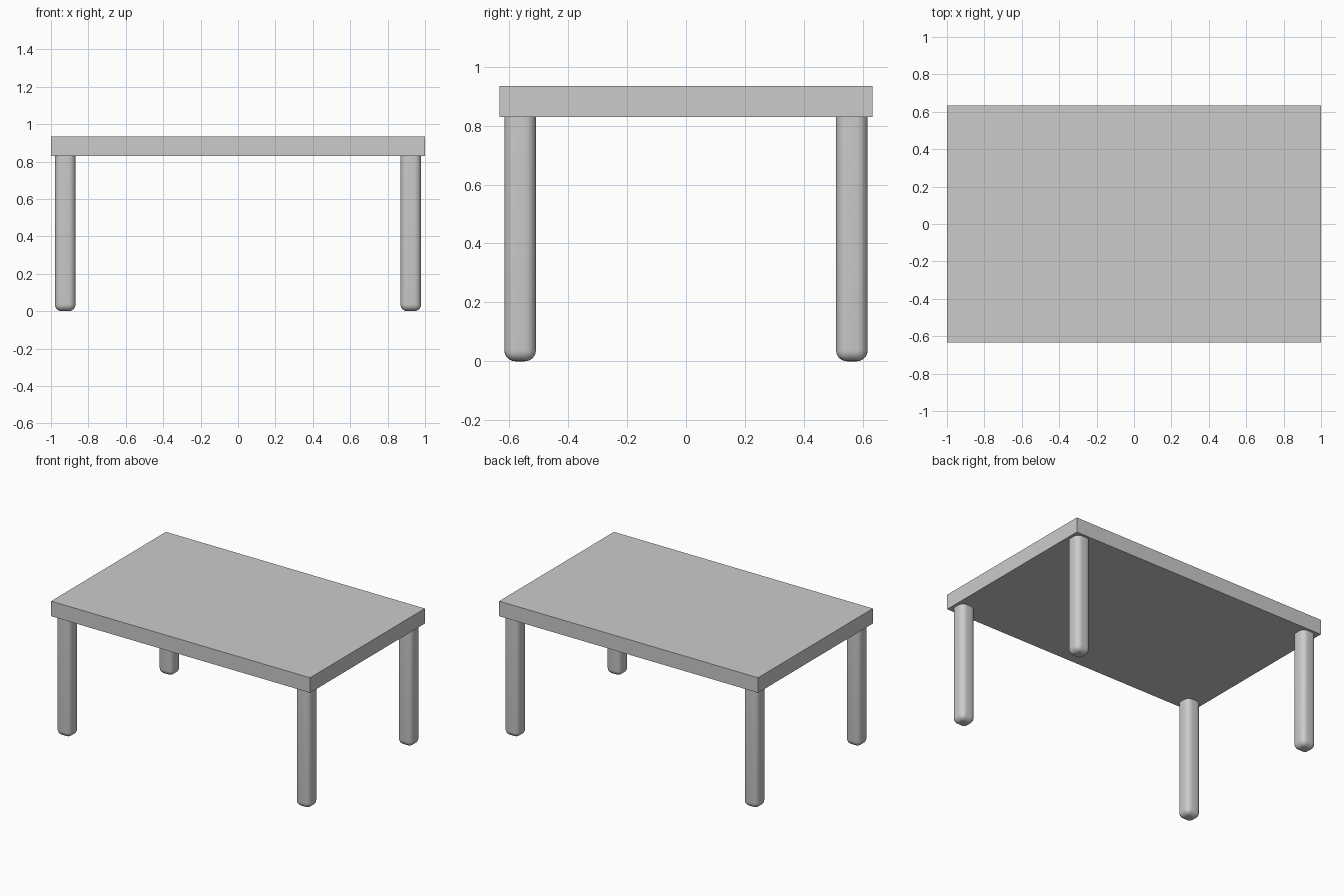
import bpy, bmesh

if "Cube" in bpy.data.objects:
    bpy.data.objects.remove(bpy.data.objects["Cube"])

TOP_Z, UNDER_Z = 0.935, 0.83
HALF_X, HALF_Y = 1.0, 0.633


def box(name, center, size):
    bpy.ops.mesh.primitive_cube_add(size=1, location=center)
    ob = bpy.context.object
    ob.name = name
    for v in ob.data.vertices:
        v.co = [c * s for c, s in zip(v.co, size)]
    return ob


def leg(name, x, y):
    # Soft-cornered square post, rounded at the foot, tucked into the top
    height = UNDER_Z + 0.01
    ob = box(name, (x, y, height / 2), (0.111, 0.107, height))
    bm = bmesh.new()
    bm.from_mesh(ob.data)
    edges = [e for e in bm.edges if min(v.co.z for v in e.verts) < 0]
    bmesh.ops.bevel(bm, geom=edges, offset=0.037, segments=6, profile=0.5,
                    affect='EDGES')
    bm.to_mesh(ob.data)
    bm.free()
    bpy.ops.object.shade_smooth_by_angle()


# Table top slab
box("table_top", (0, 0, (TOP_Z + UNDER_Z) / 2),
    (2 * HALF_X, 2 * HALF_Y, TOP_Z - UNDER_Z))

# Four corner legs
for sx, side in ((-1, "left"), (1, "right")):
    for sy, end in ((-1, "front"), (1, "back")):
        leg(f"{end}_{side}_leg", sx * 0.924, sy * 0.563)
